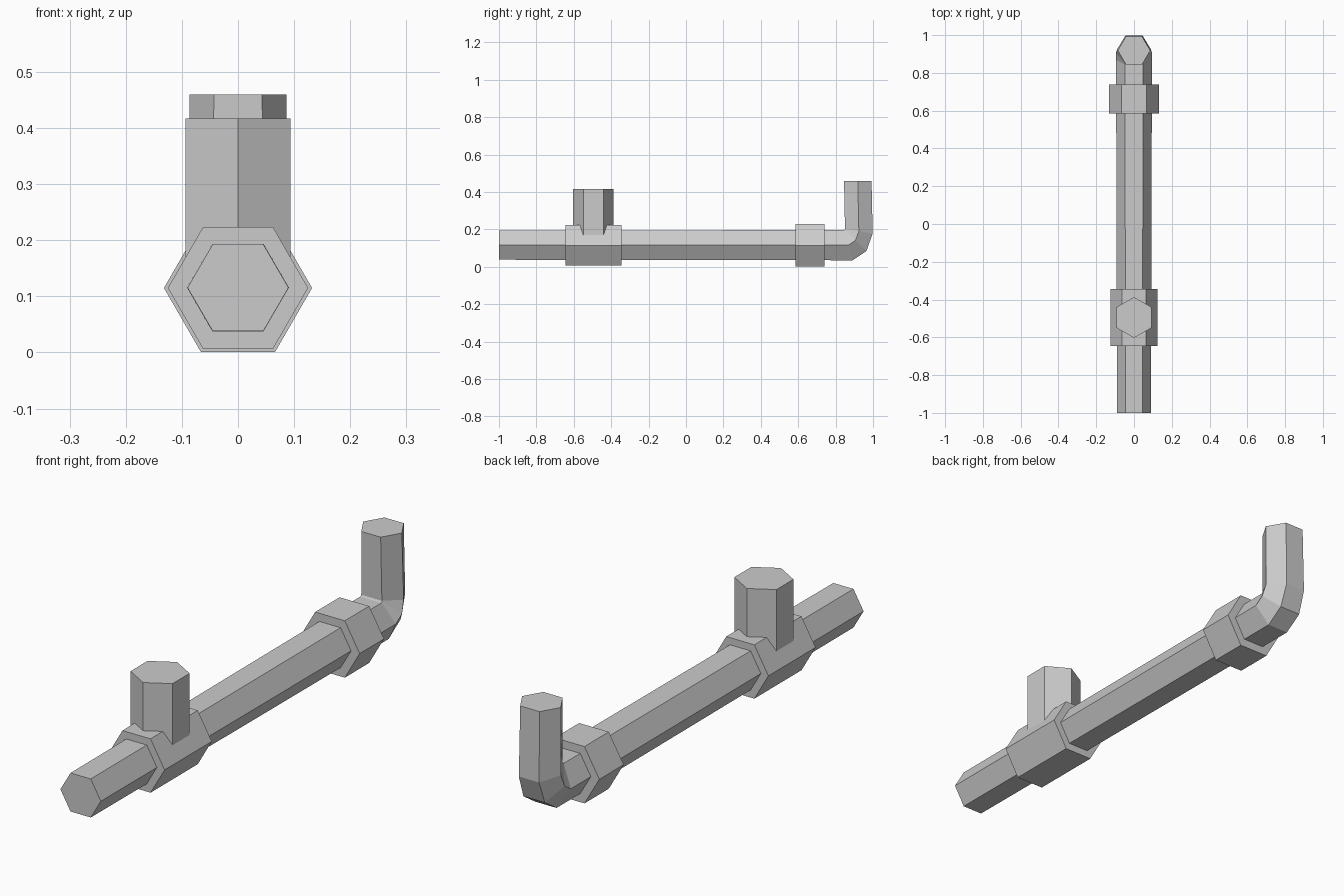
import bpy, bmesh
from math import radians
from mathutils import Matrix

cube = bpy.data.objects.get("Cube")
if cube:
    bpy.data.objects.remove(cube, do_unlink=True)

grey = bpy.data.materials.new("light_grey")
grey.use_nodes = True
GREY = (0.6, 0.6, 0.6, 1)
grey.diffuse_color = GREY
grey.node_tree.nodes["Principled BSDF"].inputs["Base Color"].default_value = GREY

AXIS_Z = 0.115


def add_object(name, bm):
    bmesh.ops.recalc_face_normals(bm, faces=bm.faces)
    mesh = bpy.data.meshes.new(name)
    bm.to_mesh(mesh)
    bm.free()
    mesh.materials.append(grey)
    bpy.context.collection.objects.link(bpy.data.objects.new(name, mesh))


def hex_prism(name, radius, length, matrix):
    """Six-sided cylinder along its local z, with corners on local +-x."""
    bm = bmesh.new()
    bmesh.ops.create_cone(bm, cap_ends=True, segments=6, radius1=radius,
                          radius2=radius, depth=length,
                          matrix=matrix @ Matrix.Rotation(radians(90), 4, "Z"))
    # turn so that a corner lies on local x
    if max(abs((matrix.inverted() @ v.co).x) for v in bm.verts) < radius * 0.99:
        bm.transform(matrix @ Matrix.Rotation(radians(30), 4, "Z") @ matrix.inverted())
    add_object(name, bm)


def along_y(y):
    return Matrix.Translation((0, y, AXIS_Z)) @ Matrix.Rotation(radians(90), 4, "X")


# Main pipe with its upturned end, lofted through six-sided sections:
# (inner y, inner z), (outer y, outer z), half width
sections = [
    ((-1.0, 0.193), (-1.0, 0.038), 0.09),
    ((0.845, 0.197), (0.89, 0.035), 0.095),
    ((0.848, 0.199), (0.965, 0.085), 0.095),
    ((0.85, 0.203), (0.998, 0.178), 0.09),
    ((0.845, 0.46), (0.992, 0.46), 0.086),
]
bm = bmesh.new()
rings = []
for (iy, iz), (oy, oz), w in sections:
    my, mz = (iy + oy) / 2, (iz + oz) / 2
    ring = [(w / 2, iy, iz), (w, my, mz), (w / 2, oy, oz),
            (-w / 2, oy, oz), (-w, my, mz), (-w / 2, iy, iz)]
    rings.append([bm.verts.new(p) for p in ring])
for a, b in zip(rings, rings[1:]):
    for i in range(6):
        j = (i + 1) % 6
        bm.faces.new((a[i], a[j], b[j], b[i]))
bm.faces.new(rings[0])
bm.faces.new(rings[-1])
add_object("main_pipe", bm)

# Collars around the pipe
hex_prism("front_collar", 0.125, 0.30, along_y(-0.495))
hex_prism("back_collar", 0.132, 0.155, along_y(0.662))

# Upright branch on the front collar, corners facing front and back
stub_top = 0.417
hex_prism("branch_pipe", 0.108, stub_top - AXIS_Z,
          Matrix.Translation((0, -0.495, (stub_top + AXIS_Z) / 2))
          @ Matrix.Rotation(radians(90), 4, "Z"))
